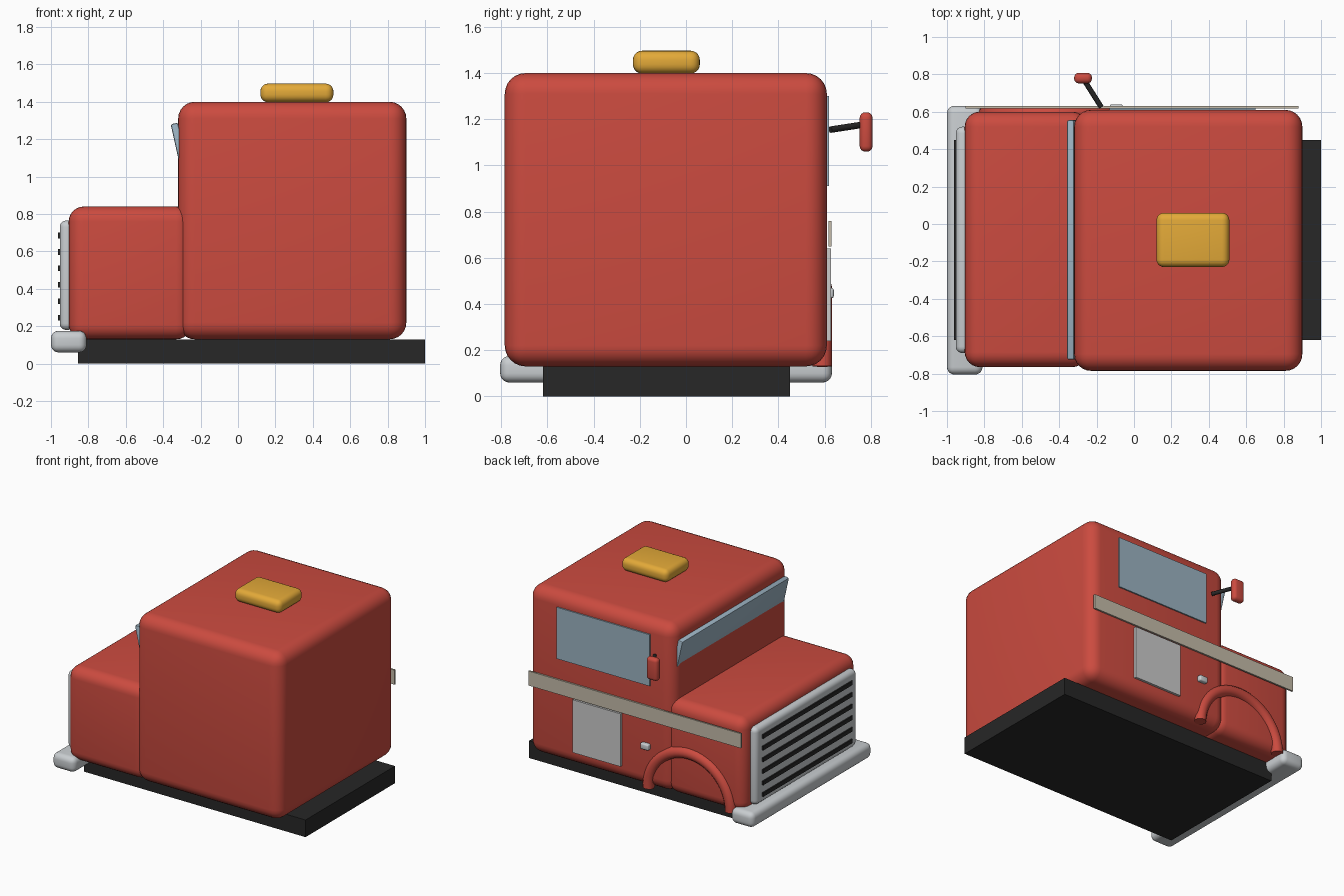
import bpy, bmesh, math
from mathutils import Vector, Matrix

if "Cube" in bpy.data.objects:
    bpy.data.objects.remove(bpy.data.objects["Cube"])


def material(name, rgb):
    m = bpy.data.materials.new(name)
    m.diffuse_color = (*rgb, 1)
    m.use_nodes = True
    m.node_tree.nodes["Principled BSDF"].inputs["Base Color"].default_value = m.diffuse_color
    return m


RED = material("red_paint", (0.60, 0.07, 0.05))
BLACK = material("black", (0.02, 0.02, 0.02))
CHROME = material("chrome", (0.58, 0.61, 0.63))
GLASS = material("glass", (0.33, 0.45, 0.54))
AMBER = material("amber", (0.77, 0.40, 0.04))
CREAM = material("cream", (0.56, 0.50, 0.40))


def finish(obj, mat):
    if mat:
        obj.data.materials.append(mat)
    bpy.ops.object.select_all(action='DESELECT')
    obj.select_set(True)
    bpy.context.view_layer.objects.active = obj
    if obj.type == 'CURVE':
        bpy.ops.object.convert(target='MESH')
    bpy.ops.object.shade_smooth_by_angle(angle=math.radians(35))
    return bpy.context.object


def box(name, x, y, z, mat=None, bevel=0, segments=5, tilt=0):
    """Box from (min, max) ranges, with optional rounded edges and tilt about y."""
    bm = bmesh.new()
    size = [b - a for a, b in (x, y, z)]
    bmesh.ops.create_cube(bm, size=1, matrix=Matrix.Diagonal((*size, 1)))
    if bevel:
        bmesh.ops.bevel(bm, geom=bm.edges[:], offset=bevel, segments=segments,
                        profile=0.5, affect='EDGES', clamp_overlap=True)
    me = bpy.data.meshes.new(name)
    bm.to_mesh(me)
    bm.free()
    obj = bpy.data.objects.new(name, me)
    obj.location = [(a + b) / 2 for a, b in (x, y, z)]
    obj.rotation_euler.y = tilt
    bpy.context.collection.objects.link(obj)
    return finish(obj, mat)


def tube(name, points, radius, mat):
    cu = bpy.data.curves.new(name, 'CURVE')
    cu.dimensions = '3D'
    cu.bevel_depth = radius
    cu.bevel_resolution = 4
    cu.use_fill_caps = True
    sp = cu.splines.new('POLY')
    sp.points.add(len(points) - 1)
    for p, co in zip(sp.points, points):
        p.co = (*co, 1)
    obj = bpy.data.objects.new(name, cu)
    bpy.context.collection.objects.link(obj)
    return finish(obj, mat)


# Main body
box("chassis", (-0.855, 1.0), (-0.62, 0.45), (0, 0.13), BLACK)
box("cab", (-0.32, 0.90), (-0.785, 0.61), (0.13, 1.40), RED, 0.09, 6)
box("hood", (-0.905, -0.25), (-0.765, 0.60), (0.13, 0.84), RED, 0.08, 6)

# Nose
box("bumper", (-1.0, -0.81), (-0.805, 0.632), (0.06, 0.175), CHROME, 0.04)
box("grille_surround", (-0.953, -0.875), (-0.69, 0.52), (0.18, 0.765), CHROME, 0.035)
for i in range(6):
    z = 0.245 + i * 0.088
    box(f"grille_slat_{i + 1}", (-0.963, -0.94), (-0.62, 0.45), (z - 0.015, z + 0.015), BLACK)

# Glass
box("windshield", (-0.315, -0.275), (-0.725, 0.555), (0.869, 1.289), GLASS, 0.01, 2,
    tilt=math.radians(-12.5))
box("side_window", (-0.13, 0.65), (0.595, 0.62), (0.91, 1.30), GLASS)

# Side details
box("side_stripe", (-0.90, 0.88), (0.617, 0.63), (0.65, 0.76), CREAM)
box("side_panel", (0.11, 0.51), (0.60, 0.628), (0.24, 0.64))
box("door_handle", (-0.13, -0.06), (0.60, 0.64), (0.425, 0.47), CHROME, 0.01, 3)
arch = [(-0.445 + 0.345 * math.cos(a), 0.59, 0.13 + 0.345 * math.sin(a))
        for a in (math.pi * i / 32 for i in range(33))]
tube("wheel_arch", arch, 0.042, RED)

# Mirror
tube("mirror_arm", [(-0.175, 0.625, 1.155), (-0.27, 0.775, 1.178)], 0.014, BLACK)
box("mirror_head", (-0.32, -0.225), (0.752, 0.808), (1.06, 1.23), RED, 0.024, 4)

# Roof light
box("roof_light", (0.12, 0.51), (-0.23, 0.06), (1.398, 1.497), AMBER, 0.04)
